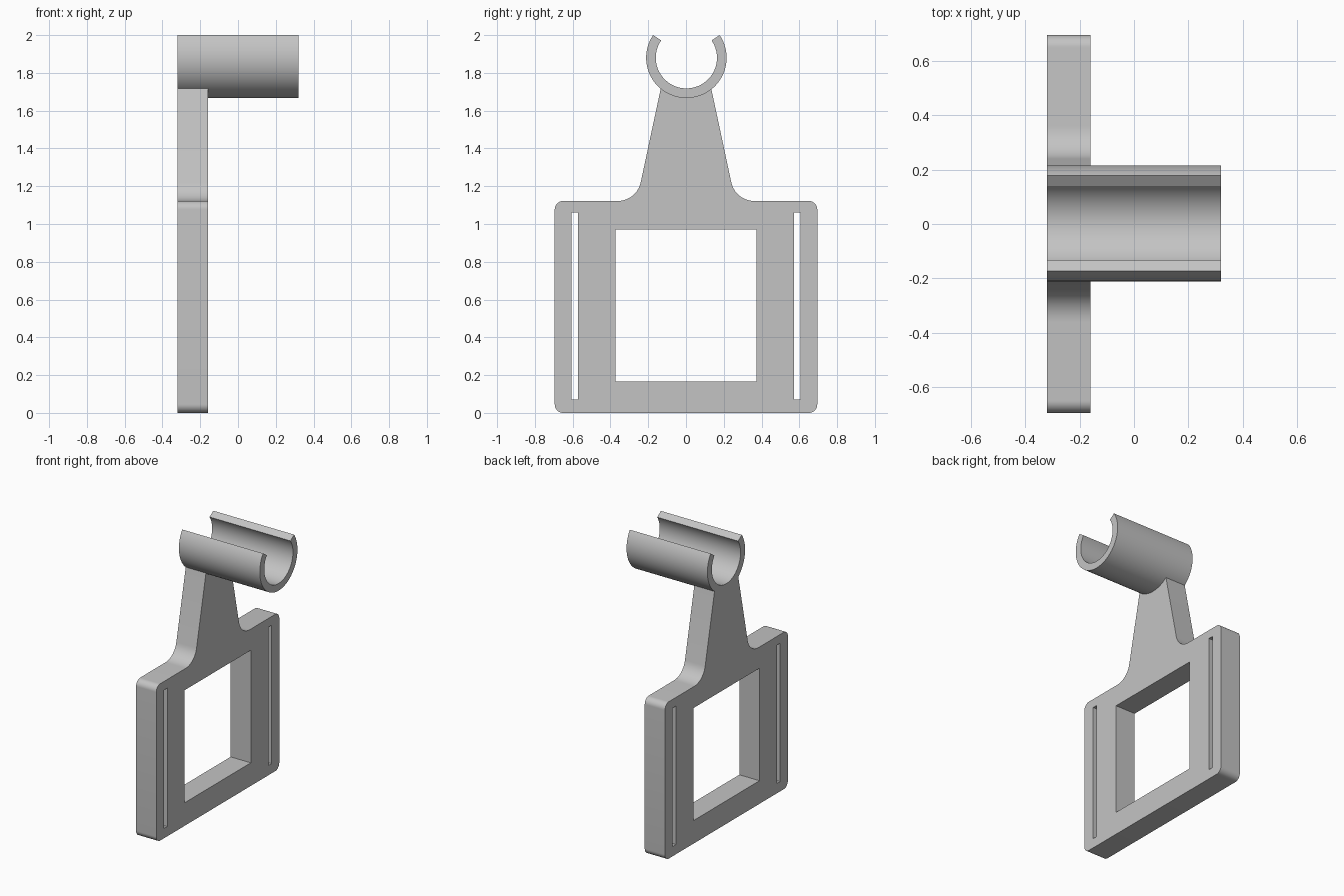
import bpy
from math import sin, cos, radians, tan
from mathutils import Vector, Matrix

cube = bpy.data.objects.get("Cube")
if cube:
    bpy.data.objects.remove(cube, do_unlink=True)

grey = bpy.data.materials.new("plain grey")
GREY = (0.55, 0.55, 0.55, 1)
grey.use_nodes = True
grey.diffuse_color = GREY
grey.node_tree.nodes["Principled BSDF"].inputs["Base Color"].default_value = GREY


def arc(center, radius, start, end, steps):
    """Points on a circular arc, angles in degrees."""
    angles = [radians(start + (end - start) * i / steps) for i in range(steps + 1)]
    return [center + radius * Vector((cos(a), sin(a))) for a in angles]


def fillet(before, corner, after, radius, steps=10):
    """Points rounding a corner with a tangent arc."""
    a, b, c = Vector(before), Vector(corner), Vector(after)
    u, v = (a - b).normalized(), (c - b).normalized()
    half = u.angle(v) / 2
    mid = b + (u + v).normalized() * radius / sin(half)
    p, q = (b + w * radius / tan(half) - mid for w in (u, v))
    turn = p.angle_signed(q)
    return [mid + Matrix.Rotation(-turn * i / steps, 2) @ p for i in range(steps + 1)]


def rect(y0, y1, z0, z1):
    return [(y0, z0), (y1, z0), (y1, z1), (y0, z1)]


def extrude_profile(name, loops, x0, x1):
    """Extrude closed y-z loops along x; inner loops become holes."""
    curve = bpy.data.curves.new(name, "CURVE")
    curve.dimensions = "2D"
    curve.fill_mode = "BOTH"
    curve.extrude = (x1 - x0) / 2
    for loop in loops:
        spline = curve.splines.new("POLY")
        spline.points.add(len(loop) - 1)
        for point, (y, z) in zip(spline.points, loop):
            point.co = (y, z, 0, 1)
        spline.use_cyclic_u = True
    obj = bpy.data.objects.new(name, curve)
    bpy.context.collection.objects.link(obj)
    bpy.ops.object.select_all(action="DESELECT")
    bpy.context.view_layer.objects.active = obj
    obj.select_set(True)
    bpy.ops.object.convert(target="MESH")
    obj = bpy.context.object
    # Profile axes become y and z, thickness becomes x
    turn = Matrix(((0, 0, 1, 0), (1, 0, 0, 0), (0, 1, 0, 0), (0, 0, 0, 1)))
    obj.data.transform(Matrix.Translation(((x0 + x1) / 2, 0, 0)) @ turn)
    obj.data.materials.clear()
    obj.data.materials.append(grey)
    bpy.ops.object.shade_smooth_by_angle(angle=radians(30))
    return obj


LEFT, RIGHT, BACK = -0.32, 0.32, -0.16
HALF, TOP = 0.695, 1.122
HUB, OUTER, INNER = Vector((0.002, 1.88)), 0.213, 0.162

# Frame plate with tapered neck: half outline, then mirrored
neck_top, neck_foot = (0.133, 1.715), (0.261, TOP)
half = fillet((0, 0), (HALF, 0), (HALF, TOP), 0.045)
half += fillet((HALF, 0), (HALF, TOP), neck_foot, 0.045)
half += fillet((HALF, TOP), neck_foot, neck_top, 0.124)
# Neck end follows the underside of the clip
half += arc(HUB, OUTER - 0.004, -51, -90, 10)[:-1]
outline = half + [Vector((-p.x, p.y)) for p in reversed(half)]
window = rect(-0.374, 0.373, 0.165, 0.97)
slots = [rect(s * 0.589 - 0.018, s * 0.589 + 0.018, 0.07, 1.06) for s in (-1, 1)]
extrude_profile("frame_plate", [outline, window] + slots, LEFT, BACK)

# Open tubular clip along x
MOUTH = 34.4
ring = arc(HUB, OUTER, 180 - MOUTH, 360 + MOUTH, 64)
ring += arc(HUB, INNER, 360 + MOUTH, 180 - MOUTH, 64)
extrude_profile("tube_clip", [ring], LEFT, RIGHT)
